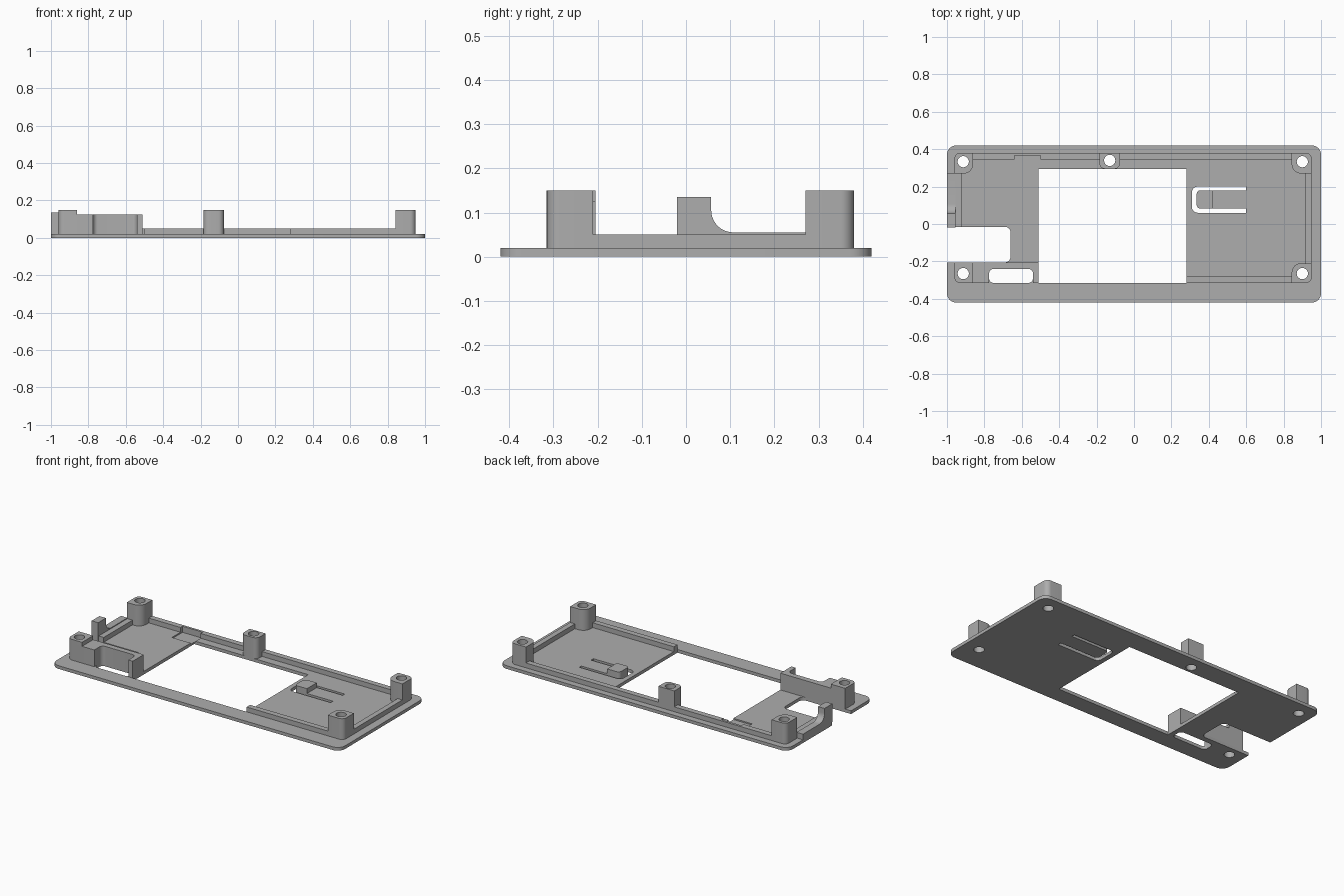
import bpy, bmesh, math
from mathutils import Vector

cube = bpy.data.objects.get("Cube")
if cube:
    bpy.data.objects.remove(cube, do_unlink=True)

grey = bpy.data.materials.new("plain grey")
grey.use_nodes = True
grey.diffuse_color = (0.42, 0.42, 0.42, 1)
grey.node_tree.nodes["Principled BSDF"].inputs["Base Color"].default_value = grey.diffuse_color


def rounded(corners, steps=8):
    """Outline of right-angled corners (x, y, radius), with arcs where radius > 0."""
    pts = []
    for i, (x, y, r) in enumerate(corners):
        p = Vector((x, y))
        if not r:
            pts.append(p)
            continue
        u = (Vector(corners[i - 1][:2]) - p).normalized()
        v = (Vector(corners[(i + 1) % len(corners)][:2]) - p).normalized()
        c = p + r * (u + v)
        for k in range(steps + 1):
            t = math.pi / 2 * k / steps
            pts.append(c - r * (v * math.cos(t) + u * math.sin(t)))
    return pts


def rect(x0, x1, y0, y1, radii=(0, 0, 0, 0)):
    xy = ((x0, y0), (x1, y0), (x1, y1), (x0, y1))
    return rounded([(*p, r) for p, r in zip(xy, radii)])


def circle(x, y, r=0.03, n=32):
    return [Vector((x + r * math.cos(math.tau * k / n), y + r * math.sin(math.tau * k / n)))
            for k in range(n)]


def prism(name, outline, lo, hi, axis="z"):
    """Extrude an outline along z, or along x with the outline in (y, z)."""
    bm = bmesh.new()
    place = (lambda p, d: (p.x, p.y, d)) if axis == "z" else (lambda p, d: (d, p.x, p.y))
    face = bm.faces.new([bm.verts.new(place(p, lo)) for p in outline])
    ext = bmesh.ops.extrude_face_region(bm, geom=[face])
    move = (0, 0, hi - lo) if axis == "z" else (hi - lo, 0, 0)
    bmesh.ops.translate(bm, vec=move, verts=[e for e in ext["geom"] if isinstance(e, bmesh.types.BMVert)])
    bmesh.ops.recalc_face_normals(bm, faces=bm.faces)
    mesh = bpy.data.meshes.new(name)
    bm.to_mesh(mesh)
    bm.free()
    mesh.materials.append(grey)
    ob = bpy.data.objects.new(name, mesh)
    bpy.context.collection.objects.link(ob)
    return ob


def cut(ob, outline, lo=-0.1, hi=0.3):
    cutter = prism("cutter", outline, lo, hi)
    cutter.hide_render = True
    mod = ob.modifiers.new("cut", "BOOLEAN")
    mod.operation, mod.solver, mod.object = "DIFFERENCE", "EXACT", cutter
    bpy.context.view_layer.objects.active = ob
    bpy.ops.object.modifier_apply(modifier=mod.name)
    bpy.data.objects.remove(cutter, do_unlink=True)


base = 0.02
rim_top = 0.05
post_top = 0.15
parts = []

# Base plate with its windows
plate = prism("base_plate", rect(-1, 1, -0.42, 0.42, (0.05,) * 4), 0, base)
cut(plate, rect(-0.51, 0.28, -0.315, 0.295))
cut(plate, rect(-1.1, -0.66, -0.205, -0.015, (0, 0.03, 0.03, 0)))
cut(plate, rect(-0.775, -0.54, -0.315, -0.24, (0.025,) * 4))
cut(plate, rounded([(0.31, 0.06, 0.03), (0.6, 0.06, 0), (0.6, 0.083, 0), (0.335, 0.083, 0.02),
                    (0.335, 0.18, 0.02), (0.6, 0.18, 0), (0.6, 0.2, 0), (0.31, 0.2, 0.03)]))
parts.append(plate)

# Screw posts: outline and hole centre
o, i = 0.03, 0.05
posts = {
    "back_left_post": (rect(0.843, 0.95, 0.27, 0.38, (i, 0, o, 0)), (0.9, 0.333), base),
    "front_left_post": (rect(0.843, 0.95, -0.315, -0.21, (0, o, 0, i)), (0.9, -0.265), base),
    "back_right_post": (rect(-0.96, -0.86, 0.27, 0.38, (0, i, 0, o)), (-0.913, 0.333), base),
    "front_right_post": (rect(-0.96, -0.86, -0.315, -0.205, (o, 0, 0, 0)), (-0.913, -0.265), 0.125),
    "back_middle_post": (rect(-0.185, -0.075, 0.295, 0.38, (0.03, 0.03, 0, 0)), (-0.13, 0.34), base),
}
for name, (outline, hole, bottom) in posts.items():
    post = prism(name, outline, bottom, post_top)
    cut(post, circle(*hole))
    cut(plate, circle(*hole))
    parts.append(post)

# Wall block around the front slot, carrying the front right post
block = prism("slot_wall", rounded([
    (-0.96, -0.315, o), (-0.775, -0.315, 0), (-0.775, -0.24, 0.025), (-0.54, -0.24, 0.025),
    (-0.54, -0.315, 0), (-0.51, -0.315, 0), (-0.51, -0.205, 0), (-0.96, -0.205, 0)]), base, 0.125)
cut(block, circle(*posts["front_right_post"][1]))
parts.append(block)

# Low locating rims between the posts
rims = {
    "back_rim_right": (-0.87, -0.18, 0.345, 0.38),
    "back_rim_left": (-0.08, 0.85, 0.345, 0.38),
    "front_rim": (0.28, 0.85, -0.315, -0.28),
    "left_rim": (0.917, 0.95, -0.22, 0.28),
    "right_rim": (-0.957, -0.92, -0.015, 0.28),
}
for name, box in rims.items():
    parts.append(prism(name, rect(*box), base, rim_top))

# Shallow pocket through the back rim and into the plate
pocket = rect(-0.64, -0.5, 0.26, 0.365)
for ob in (plate, parts[[p.name for p in parts].index("back_rim_right")]):
    cut(ob, pocket, 0.012, 0.1)

# Curved stop at the right edge
parts.append(prism("edge_stop", rounded([
    (-0.02, base, 0), (0.27, base, 0), (0.27, 0.055, 0), (0.057, 0.055, 0.05),
    (0.057, 0.135, 0), (-0.02, 0.135, 0)], 10), -1, -0.955, "x"))

# Raised catch on the spring tongue
parts.append(prism("tongue_catch", rect(0.335, 0.42, 0.083, 0.18, (0.02, 0, 0, 0.02)), base, 0.05))

for ob in parts:
    bpy.ops.object.select_all(action="DESELECT")
    ob.select_set(True)
    bpy.context.view_layer.objects.active = ob
    bpy.ops.object.shade_smooth_by_angle(angle=math.radians(30))
